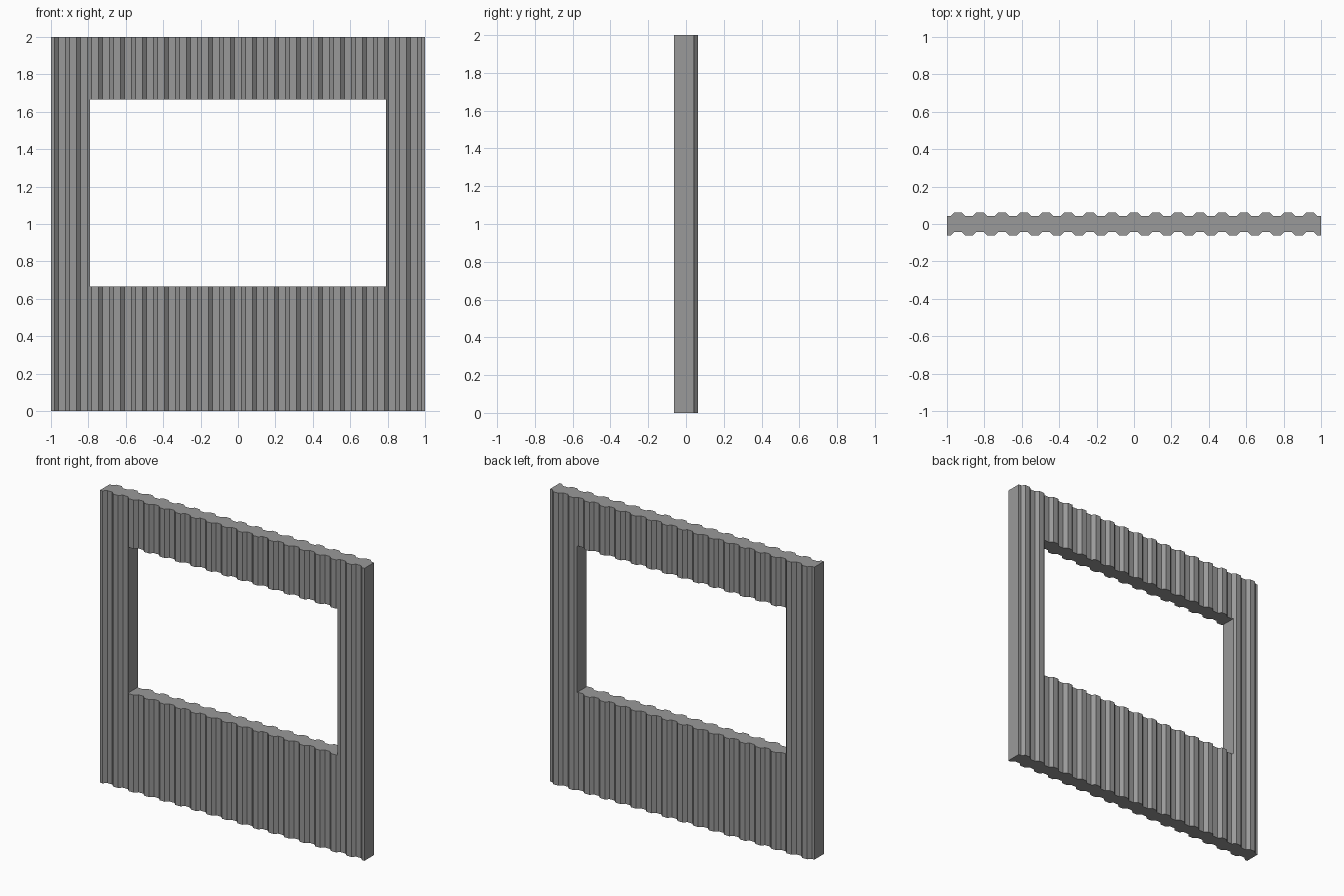
import bpy, bmesh

if "Cube" in bpy.data.objects:
    bpy.data.objects.remove(bpy.data.objects["Cube"])

WAVES, HEIGHT = 17, 2.0
PITCH = 2.0 / WAVES
FLAT, DEPTH, THICK = 0.0374, 0.021, 0.104
Y0 = -(DEPTH + THICK) / 2

# Corrugation line: flat, rise, crest, fall, flat for each wave
line = [(-1.0, 0.0)]
for i in range(WAVES):
    x = -1.0 + i * PITCH
    line += [(x + FLAT / 2, 0.0), (x + PITCH / 2 - FLAT / 2, DEPTH),
             (x + PITCH / 2 + FLAT / 2, DEPTH), (x + PITCH - FLAT / 2, 0.0)]
line.append((1.0, 0.0))

# Corrugated wall panel: thickened line extruded upwards
bm = bmesh.new()
front = [bm.verts.new((x, Y0 + d, 0)) for x, d in line]
back = [bm.verts.new((x, Y0 + d + THICK, 0)) for x, d in line]
base = [bm.faces.new((front[i], front[i + 1], back[i + 1], back[i]))
        for i in range(len(line) - 1)]
ext = bmesh.ops.extrude_face_region(bm, geom=base, use_keep_orig=True)
top = [g for g in ext["geom"] if isinstance(g, bmesh.types.BMVert)]
bmesh.ops.translate(bm, verts=top, vec=(0, 0, HEIGHT))
bmesh.ops.recalc_face_normals(bm, faces=bm.faces)
mesh = bpy.data.meshes.new("window_wall_panel")
bm.to_mesh(mesh)
bm.free()
wall = bpy.data.objects.new("window_wall_panel", mesh)
bpy.context.collection.objects.link(wall)

# Dark grey metal
metal = bpy.data.materials.new("dark_metal")
metal.diffuse_color = (0.32, 0.32, 0.32, 1)
metal.use_nodes = True
metal.node_tree.nodes["Principled BSDF"].inputs["Base Color"].default_value = metal.diffuse_color
mesh.materials.append(metal)

# Window opening
bpy.ops.mesh.primitive_cube_add(size=1, location=(0, 0, 3.5 / 3))
cutter = bpy.context.object
cutter.name = "window_cutter"
cutter.scale = (1.582, 0.6, 1.0)
cutter.hide_render = True
cutter.data.materials.append(metal)
cut = wall.modifiers.new("window_opening", 'BOOLEAN')
cut.operation, cut.solver, cut.object = 'DIFFERENCE', 'EXACT', cutter
bpy.ops.object.select_all(action='DESELECT')
bpy.context.view_layer.objects.active = wall
wall.select_set(True)
bpy.ops.object.modifier_apply(modifier=cut.name)
bpy.data.objects.remove(cutter)
